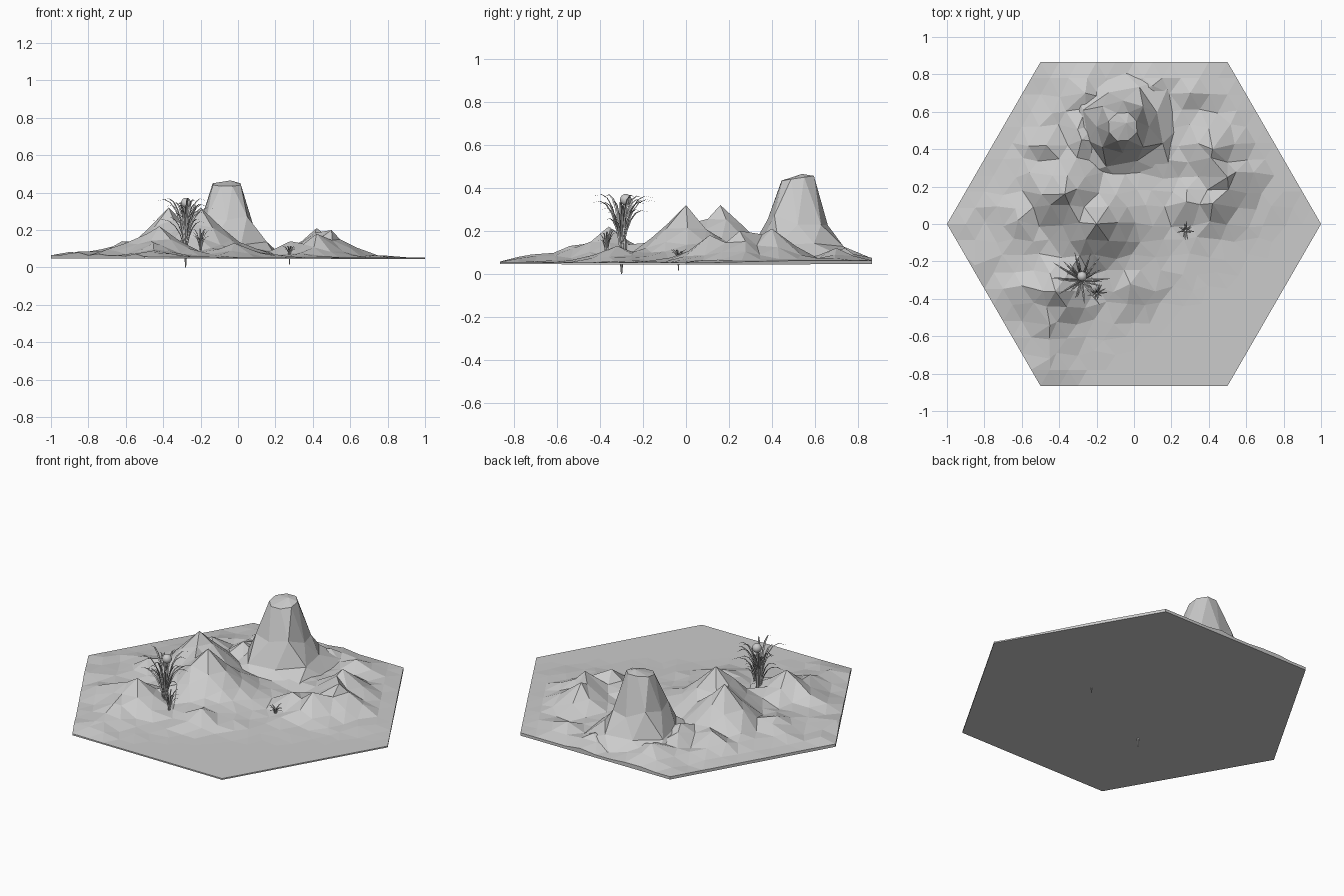
import bpy, math, random
from mathutils import Vector, noise

random.seed(4)
cube = bpy.data.objects.get("Cube")
if cube:
    bpy.data.objects.remove(cube)

grey = bpy.data.materials.new("stone_grey")
grey.use_nodes = True
grey.diffuse_color = (0.6, 0.6, 0.6, 1)
grey.node_tree.nodes["Principled BSDF"].inputs["Base Color"].default_value = (0.6, 0.6, 0.6, 1)


def add_mesh(name, verts, faces):
    mesh = bpy.data.meshes.new(name)
    mesh.from_pydata(verts, [], faces)
    mesh.materials.append(grey)
    mesh.update()
    obj = bpy.data.objects.new(name, mesh)
    bpy.context.collection.objects.link(obj)
    return obj


# Hills: x, y, peak height, radius
HILLS = [
    (-0.2, 0.0, 0.32, 0.32), (-0.37, 0.16, 0.32, 0.3),
    (-0.42, -0.36, 0.22, 0.24), (-0.6, -0.33, 0.13, 0.2),
    (-0.45, -0.72, 0.09, 0.15), (-0.85, -0.22, 0.085, 0.13),
    (0.42, 0.4, 0.21, 0.22), (0.5, 0.25, 0.2, 0.2),
    (0.42, 0.11, 0.18, 0.18), (0.28, 0.12, 0.14, 0.15),
    (-0.26, 0.7, 0.14, 0.18), (0.1, 0.74, 0.12, 0.15),
    (0.3, 0.7, 0.12, 0.16), (-0.47, 0.42, 0.16, 0.2),
    (-0.02, -0.32, 0.13, 0.17), (-0.62, 0.02, 0.14, 0.2),
    (-0.28, 0.45, 0.17, 0.2), (-0.45, -0.54, 0.13, 0.16),
]
N = 10
ROW = math.sqrt(3) / 2 / N


def bottom(x):
    return 0.046 - 0.002 * x


def ground(x, y, rim):
    # Gentle bumps that fade out on the front right plain and the rim
    plain = min(1, max(0, (0.5 - 0.6 * x + 0.8 * y) * 2.2))
    bump = 0.5 + noise.noise(Vector((x * 6, y * 6, 3)))
    rough = random.uniform(-0.012, 0.012) * plain * rim
    z = bottom(x) + 0.008 + plain * (0.009 + 0.036 * bump * rim)
    for hx, hy, hz, r in HILLS:
        d = math.hypot(x - hx, y - hy)
        if d < r:
            z = max(z, 0.07 + (hz - 0.07) * (1 - d / r) ** 1.3)
            if d < 0.01:
                return z
    return max(z + rough, bottom(x) + 0.006)


# Hexagonal terrain on a triangular grid
cells = [(q, r) for r in range(-N, N + 1) for q in range(-N, N + 1) if abs(q + r) <= N]
index = {c: k for k, c in enumerate(cells)}
rings = [max(abs(q), abs(r), abs(q + r)) for q, r in cells]
flat = [[(q + r / 2) / N, r * ROW] for q, r in cells]
moved = set()
for hx, hy, _, _ in HILLS:
    k = min((k for k in range(len(flat)) if rings[k] < N and k not in moved),
            key=lambda k: math.hypot(flat[k][0] - hx, flat[k][1] - hy))
    flat[k] = [hx, hy]
    moved.add(k)
verts = []
for k, (x, y) in enumerate(flat):
    if rings[k] < N - 1 and k not in moved:
        x += random.uniform(-0.018, 0.018)
        y += random.uniform(-0.018, 0.018)
    verts.append((x, y, ground(x, y, min(1, (N - rings[k]) / 2))))
faces = []
for q in range(-N, N + 1):
    for r in range(-N, N + 1):
        for tri in (((q, r), (q + 1, r), (q, r + 1)), ((q + 1, r), (q + 1, r + 1), (q, r + 1))):
            if all(c in index for c in tri):
                faces.append([index[c] for c in tri])

# Thin side walls and flat underside
edge = [c for c in cells if rings[index[c]] == N]
edge.sort(key=lambda c: math.atan2(c[1] * ROW, (c[0] + c[1] / 2) / N))
edge = [index[c] for c in edge]
start = len(verts)
verts += [(verts[k][0], verts[k][1], bottom(verts[k][0])) for k in edge]
for k in range(len(edge)):
    n = (k + 1) % len(edge)
    faces.append([edge[n], edge[k], start + k, start + n])
faces.append([start + k for k in reversed(range(len(edge)))])
add_mesh("terrain", verts, faces)

# Tall steep rock with a faceted summit and ridged flanks
SIDES = 8
verts, faces = [], []
profile = [(0.33, 0.055), (0.21, 0.13), (0.145, 0.25), (0.08, 0.445)]
for level, (rad, z) in enumerate(profile):
    for k in range(SIDES):
        a = math.tau * (k + 0.5 * (level % 2)) / SIDES
        ridge = 1 + (0.14 if k % 2 else -0.08) * (1 - level / 3.5)
        x, y = -0.06 + rad * ridge * math.cos(a), 0.52 + rad * ridge * math.sin(a)
        tilt = 0.012 * math.sin(a) if level == 3 else random.uniform(-0.012, 0.012) * level
        verts.append((x, min(y, 0.82), z + tilt))
for level in range(len(profile) - 1):
    for k in range(SIDES):
        n = (k + 1) % SIDES
        a, b = level * SIDES + k, level * SIDES + n
        c, d = a + SIDES, b + SIDES
        faces += [[a, b, d], [a, d, c]] if level % 2 else [[a, b, c], [b, d, c]]
verts.append((-0.04, 0.54, 0.465))
top = (len(profile) - 1) * SIDES
faces += [[top + k, top + (k + 1) % SIDES, len(verts) - 1] for k in range(SIDES)]
add_mesh("steep_peak", verts, faces)


def tuft(name, x, y, z, height, spread, count, width):
    # Arching, tapered blades fanned around one root
    verts, faces = [], []
    steps = 6
    for k in range(count):
        a = math.tau * k * 0.382 + random.uniform(-0.2, 0.2)
        reach = spread * random.uniform(0.35, 1.0)
        tall = height * random.uniform(0.55, 1.0)
        out = Vector((math.cos(a), math.sin(a), 0))
        side = Vector((-out.y, out.x, 0))
        base = len(verts)
        for s in range(steps + 1):
            t = s / steps
            mid = Vector((x, y, z)) + out * (0.006 + reach * t ** 1.7)
            mid.z += tall * math.sin(t * math.pi * 0.58)
            half = side * width * (0.6 + t * 0.8) * (1 - t ** 3) / 2
            fold = Vector((0, 0, width * 0.3 * (1 - t))) - out * width * 0.2
            verts += [mid - half, mid + fold, mid + half]
        for s in range(steps):
            i = base + s * 3
            faces += [[i, i + 1, i + 4, i + 3], [i + 1, i + 2, i + 5, i + 4]]
    add_mesh(name, verts, faces)


def spike(name, x, y, low, high, r_low, r_high):
    bpy.ops.mesh.primitive_cone_add(vertices=6, radius1=r_low, radius2=r_high,
                                    depth=high - low, location=(x, y, (low + high) / 2))
    obj = bpy.context.object
    obj.name = name
    obj.data.materials.append(grey)


tuft("tall_grass", -0.28, -0.3, 0.07, 0.31, 0.185, 22, 0.015)
tuft("side_grass", -0.2, -0.37, 0.09, 0.12, 0.06, 12, 0.009)
tuft("small_grass", 0.275, -0.035, 0.07, 0.05, 0.055, 12, 0.009)

# Roots below the ground and the stalk with its round bud
spike("tall_root", -0.28, -0.3, 0.0, 0.08, 0.003, 0.01)
spike("small_root", 0.275, -0.035, 0.015, 0.08, 0.002, 0.006)
spike("bud_stalk", -0.278, -0.285, 0.06, 0.33, 0.008, 0.005)
bpy.ops.mesh.primitive_uv_sphere_add(segments=12, ring_count=8, radius=0.027,
                                     location=(-0.278, -0.28, 0.345))
bud = bpy.context.object
bud.name = "round_bud"
bud.data.materials.append(grey)
bpy.ops.object.shade_smooth_by_angle()
